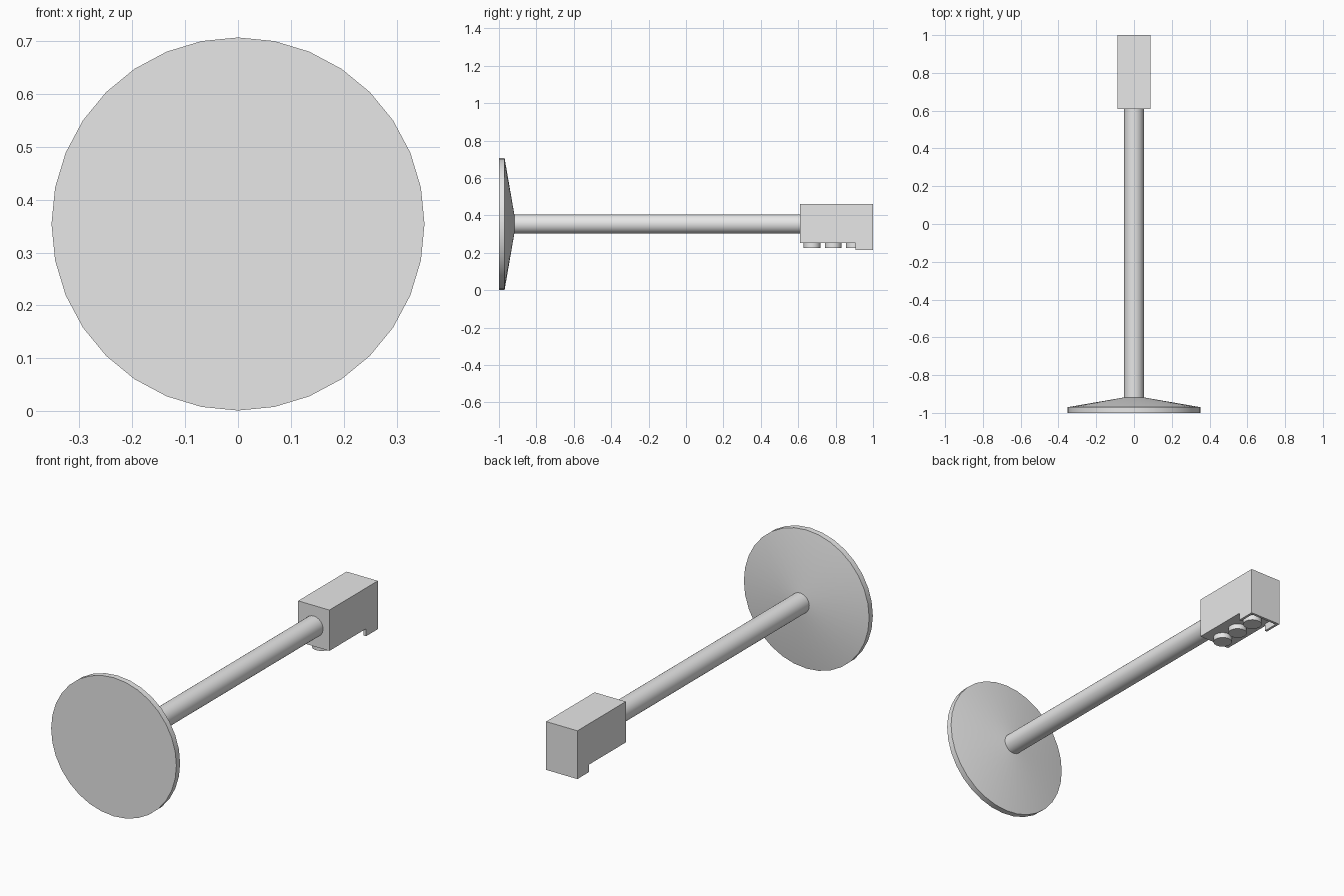
import bpy, bmesh, math

cube = bpy.data.objects.get("Cube")
if cube:
    bpy.data.objects.remove(cube, do_unlink=True)

AXIS_Z = 0.354
SIDES = 32

grey = bpy.data.materials.new("light_grey")
grey.use_nodes = True
colour = (0.8, 0.8, 0.8, 1)
grey.diffuse_color = colour
grey.node_tree.nodes["Principled BSDF"].inputs["Base Color"].default_value = colour


def finish(name, bm, smooth):
    bmesh.ops.recalc_face_normals(bm, faces=bm.faces)
    mesh = bpy.data.meshes.new(name)
    bm.to_mesh(mesh)
    bm.free()
    mesh.materials.append(grey)
    obj = bpy.data.objects.new(name, mesh)
    bpy.context.collection.objects.link(obj)
    if smooth:
        bpy.ops.object.select_all(action='DESELECT')
        obj.select_set(True)
        bpy.context.view_layer.objects.active = obj
        bpy.ops.object.shade_smooth_by_angle(angle=math.radians(14))
    return obj


def turned(name, profile, place):
    """Closed turned solid from (radius, distance) pairs; place maps to space."""
    bm = bmesh.new()
    rings = []
    for r, d in profile:
        angles = [math.tau * i / SIDES for i in range(SIDES)]
        rings.append([bm.verts.new(place(r * math.sin(a), r * math.cos(a), d))
                      for a in angles])
    for a, b in zip(rings, rings[1:]):
        for i in range(SIDES):
            j = (i + 1) % SIDES
            bm.faces.new((a[i], a[j], b[j], b[i]))
    bm.faces.new(rings[0])
    bm.faces.new(rings[-1])
    return finish(name, bm, True)


def prism(name, outline, z0, z1):
    """Upright solid from an outline in plan."""
    bm = bmesh.new()
    face = bm.faces.new([bm.verts.new((x, y, z0)) for x, y in outline])
    top = bmesh.ops.extrude_face_region(bm, geom=[face])["geom"]
    for v in top:
        if isinstance(v, bmesh.types.BMVert):
            v.co.z = z1
    return finish(name, bm, False)


def along_y(u, v, d):
    return (u, d, AXIS_Z + v)


# Round flange and long rod
turned("flange", [(0.353, -1), (0.353, -0.97), (0.052, -0.918)], along_y)
turned("rod", [(0.052, -0.93), (0.052, 0.62)], along_y)

# Block at the back end
W, FRONT, BACK, BOTTOM = 0.088, 0.61, 1.0, 0.252
prism("block", [(-W, FRONT), (W, FRONT), (W, BACK), (-W, BACK)], BOTTOM, 0.46)

# Thin U-shaped skirt below the back of the block
T, START = 0.013, 0.905
half = [(W, BACK), (W, START), (W - T, START), (W - T, BACK - T)]
prism("skirt", half + [(-x, y) for x, y in reversed(half)], 0.214, BOTTOM)

# Three round studs underneath
for n, y in enumerate((0.674, 0.787, 0.9)):
    turned(f"stud_{n + 1}", [(0.045, 0.225), (0.045, BOTTOM + 0.005)],
           lambda u, v, d, y=y: (u, y + v, d))
